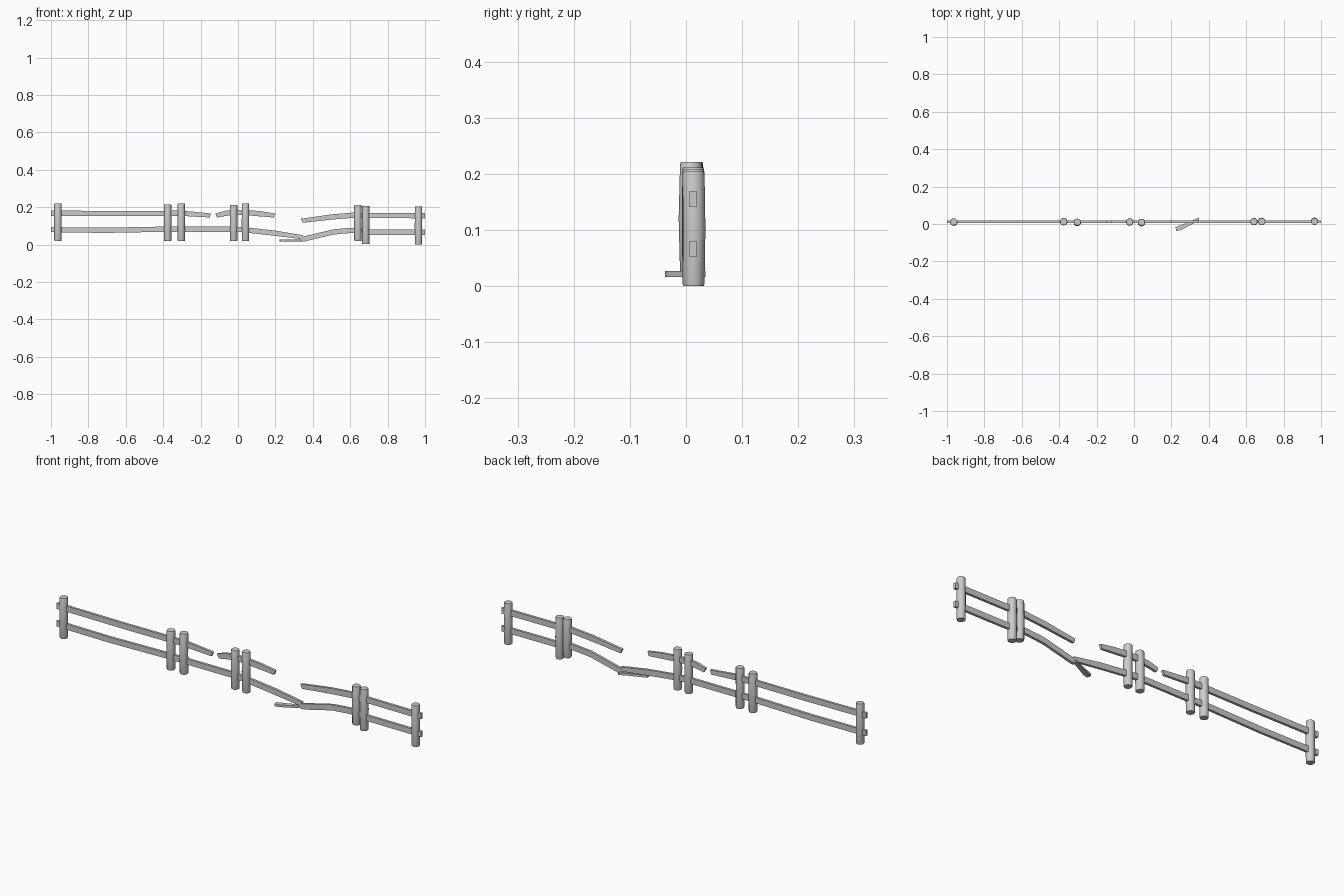
import bpy, bmesh, math
from mathutils import Vector

if "Cube" in bpy.data.objects:
    bpy.data.objects.remove(bpy.data.objects["Cube"])


def finish(bm, name):
    bmesh.ops.recalc_face_normals(bm, faces=bm.faces[:])
    me = bpy.data.meshes.new(name)
    bm.to_mesh(me)
    bm.free()
    ob = bpy.data.objects.new(name, me)
    bpy.context.collection.objects.link(ob)
    return ob


def loft(rings, name):
    """Skin equal-sized rings of points and cap both ends."""
    bm = bmesh.new()
    rows = [[bm.verts.new(p) for p in r] for r in rings]
    n = len(rows[0])
    for a, b in zip(rows, rows[1:]):
        for i in range(n):
            j = (i + 1) % n
            bm.faces.new((a[i], a[j], b[j], b[i]))
    bm.faces.new(rows[0][::-1])
    bm.faces.new(rows[-1])
    return finish(bm, name)


def post(name, x, y, z0, z1, bow=0.0, sides=12, r=0.0195):
    h = z1 - z0
    prof = [(0, .93), (.02, 1), (.5, 1.03), (.98, 1), (1, .93)]
    rings = []
    for t, s in prof:
        cy = y + bow * math.sin(math.pi * t)
        rings.append([(x + r * s * math.cos(2 * math.pi * i / sides),
                       cy + r * s * math.sin(2 * math.pi * i / sides),
                       z0 + h * t) for i in range(sides)])
    ob = loft(rings, name)
    for p in ob.data.polygons:
        p.use_smooth = len(p.vertices) == 4
    ob.data.set_sharp_from_angle(angle=math.radians(35))


def rail(name, path, y=0.0125, w=0.0125, h=0.028, cut0=0.0, cut1=0.0):
    """Rectangular rail along (x, z) points; cuts slant and thin the broken ends."""
    rings = []
    last = len(path) - 1
    for k, (x, z) in enumerate(path):
        cut = cut0 if k == 0 else cut1 if k == last else 0
        hh = h / 2 * (0.75 if cut else 1)
        rings.append([(x - cut, y - w / 2, z - hh), (x - cut * .6, y + w / 2, z - hh),
                      (x + cut * .6, y + w / 2, z + hh), (x + cut, y - w / 2, z + hh)])
    loft(rings, name)


# Posts: single ends and three close pairs
posts = [(-.963, .011, .02, .221, -.001), (-.376, .012, .02, .214, 0),
         (-.303, .010, .02, .221, -.002), (-.023, .011, .02, .213, 0),
         (.040, .009, .02, .221, -.002), (.641, .013, .02, .211, 0),
         (.683, .013, .003, .208, .001), (.965, .0135, .0, .204, .001)]
for i, p in enumerate(posts):
    post(f"fence_post_{i + 1}", *p)

# Upper rails, broken in two places
rail("upper_rail_left", [(-1, .168), (-.93, .168), (-.65, .166), (-.38, .167),
                         (-.30, .168), (-.148, .156)], cut1=.005)
rail("upper_rail_middle", [(-.115, .156), (-.07, .167), (-.02, .173), (.04, .172),
                           (.12, .165), (.195, .156)], cut0=-.006, cut1=.005)
rail("upper_rail_right", [(.342, .128), (.50, .148), (.62, .158), (.68, .156),
                          (1, .155)], cut0=-.005)

# Lower rails, sagging at the break
rail("lower_rail_left", [(-1, .081), (-.93, .079), (-.70, .077), (-.38, .083),
                         (-.02, .083), (.04, .079), (.20, .061), (.343, .040)], cut1=.004)
rail("lower_rail_right", [(.335, .027), (.36, .032), (.51, .068), (.60, .076),
                          (.65, .077), (.70, .067), (1, .066)], cut0=-.006)

# Broken splinter lying flat on the ground, wide at the front and pointed at the back
outline = [(.222, -.017), (.226, -.037), (.250, -.033), (.347, .018), (.348, .035), (.310, .017)]
loft([[(x, y, z) for x, y in outline] for z in (.016, .027)], "fallen_splinter")
